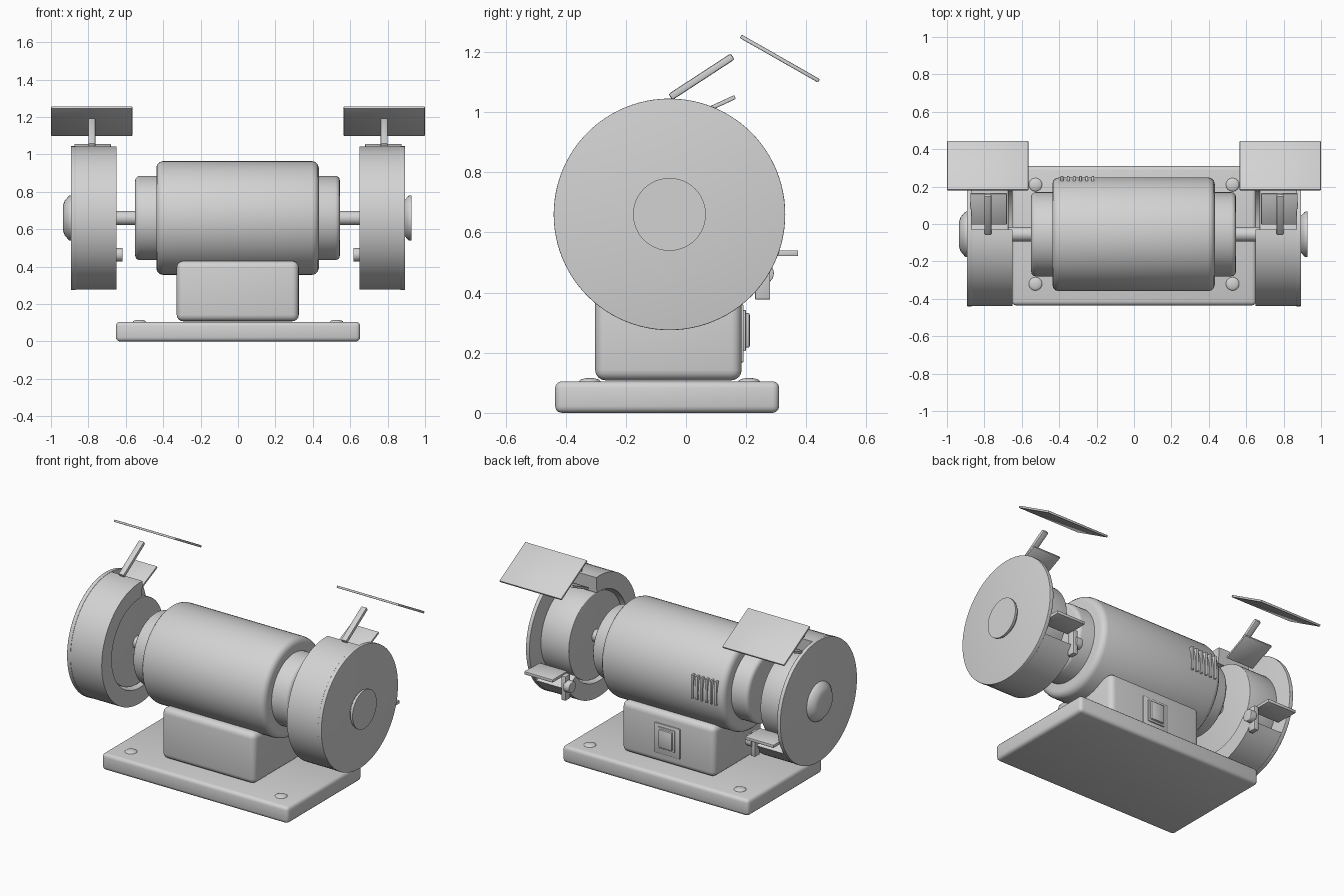
import bpy, bmesh
from math import radians, cos, sin, atan2, hypot
from mathutils import Matrix, Vector

cube = bpy.data.objects.get("Cube")
if cube:
    bpy.data.objects.remove(cube, do_unlink=True)

grey = bpy.data.materials.new("light_grey")
grey.use_nodes = True
grey.diffuse_color = (0.65, 0.65, 0.65, 1)
grey.node_tree.nodes["Principled BSDF"].inputs["Base Color"].default_value = (0.65, 0.65, 0.65, 1)

AXIS = Vector((0, -0.055, 0.66))  # centre line of the shaft


def finish(name, bm, bevel=0, segments=3):
    """Round the sharp edges, then turn the bmesh into a shaded object."""
    bmesh.ops.recalc_face_normals(bm, faces=bm.faces)
    if bevel:
        sharp = [e for e in bm.edges if e.calc_face_angle(0) > radians(40)]
        bmesh.ops.bevel(bm, geom=sharp, offset=bevel, segments=segments,
                        profile=0.5, affect='EDGES', clamp_overlap=True)
    mesh = bpy.data.meshes.new(name)
    bm.to_mesh(mesh)
    bm.free()
    mesh.materials.append(grey)
    ob = bpy.data.objects.new(name, mesh)
    bpy.context.collection.objects.link(ob)
    bpy.ops.object.select_all(action='DESELECT')
    ob.select_set(True)
    bpy.context.view_layer.objects.active = ob
    bpy.ops.object.shade_smooth_by_angle(angle=radians(35))
    return ob


def box(name, x, y, z, bevel=0, segments=3):
    """Box from (min, max) pairs."""
    bm = bmesh.new()
    bmesh.ops.create_cube(bm, size=1)
    spans = (x, y, z)
    for v in bm.verts:
        v.co = [(a + b) / 2 + c * (b - a) for c, (a, b) in zip(v.co, spans)]
    return finish(name, bm, bevel, segments)


def slab(name, x, start, end, thick, bevel=0.003):
    """Flat bar running between two (y, z) points."""
    dy, dz = end[0] - start[0], end[1] - start[1]
    bm = bmesh.new()
    bmesh.ops.create_cube(bm, size=1)
    size = Matrix.Diagonal((x[1] - x[0], hypot(dy, dz), thick, 1))
    centre = ((x[0] + x[1]) / 2, (start[0] + end[0]) / 2, (start[1] + end[1]) / 2)
    place = Matrix.Translation(centre) @ Matrix.Rotation(atan2(dz, dy), 4, 'X')
    bmesh.ops.transform(bm, matrix=place @ size, verts=bm.verts)
    return finish(name, bm, bevel, 2)


def cylinder(name, x, radius, bevel=0, centre=AXIS, sides=64):
    """Cylinder lying along x."""
    bm = bmesh.new()
    bmesh.ops.create_cone(bm, cap_ends=True, segments=sides, radius1=radius,
                          radius2=radius, depth=abs(x[1] - x[0]))
    place = Matrix.Translation(((x[0] + x[1]) / 2, centre[1], centre[2]))
    bmesh.ops.transform(bm, matrix=place @ Matrix.Rotation(radians(90), 4, 'Y'), verts=bm.verts)
    return finish(name, bm, bevel)


def ring_sector(name, x, inner, outer, start, sweep):
    """Thick arc around the shaft, closed at both ends."""
    bm = bmesh.new()
    a = radians(start)
    loop = [bm.verts.new(AXIS + Vector((px, r * cos(a), r * sin(a))))
            for px, r in ((x[0], inner), (x[1], inner), (x[1], outer), (x[0], outer))]
    edges = [bm.edges.new((loop[i], loop[(i + 1) % 4])) for i in range(4)]
    out = bmesh.ops.spin(bm, geom=loop + edges, cent=AXIS, axis=(1, 0, 0),
                         angle=radians(sweep), steps=48)
    bm.faces.new(loop)
    last = [g for g in out["geom_last"] if isinstance(g, bmesh.types.BMEdge)]
    bmesh.ops.contextual_create(bm, geom=last)
    return finish(name, bm)


def hub_cap(name, x):
    """Domed cap whose round side faces -x."""
    bm = bmesh.new()
    profile = ((0, 0), (0, 0.07), (0.008, 0.092), (0.03, 0.118), (0.037, 0.121), (0.047, 0.121), (0.047, 0))
    verts = [bm.verts.new(AXIS + Vector((x + dx, r, 0))) for dx, r in profile]
    edges = [bm.edges.new(pair) for pair in zip(verts, verts[1:])]
    bmesh.ops.spin(bm, geom=verts + edges, cent=AXIS, axis=(1, 0, 0), angle=radians(360), steps=48)
    bmesh.ops.remove_doubles(bm, verts=bm.verts, dist=0.0001)
    return finish(name, bm)


def dome(name, x, y, z, radius, height):
    """Low round bolt head."""
    bm = bmesh.new()
    bmesh.ops.create_uvsphere(bm, u_segments=24, v_segments=12, radius=1)
    place = Matrix.Translation((x, y, z)) @ Matrix.Diagonal((radius, radius, height, 1))
    bmesh.ops.transform(bm, matrix=place, verts=bm.verts)
    return finish(name, bm)


# Base, bolts and pedestal
box("base_plate", (-0.653, 0.653), (-0.435, 0.31), (0, 0.105), 0.022)
for x in (-0.527, 0.527):
    for y in (-0.32, 0.21):
        dome("base_bolt", x, y, 0.104, 0.036, 0.012)
box("pedestal", (-0.328, 0.325), (-0.302, 0.185), (0.108, 0.43), 0.035, 4)

# Switch on the back of the pedestal
box("switch_plate", (-0.09, 0.09), (0.17, 0.192), (0.168, 0.36), 0.004, 2)
box("switch_frame", (-0.058, 0.058), (0.18, 0.199), (0.205, 0.342), 0.003, 2)
box("switch_rocker", (-0.046, 0.046), (0.18, 0.212), (0.217, 0.332), 0.006, 2)

# Motor with stepped end caps and shaft
cylinder("motor_body", (-0.437, 0.432), 0.304, 0.036)
cylinder("motor_end_caps", (-0.55, 0.545), 0.225, 0.025)
cylinder("shaft", (-0.8, 0.8), 0.038, sides=32)
for i in range(6):
    x = -0.385 + i * 0.033
    box("vent_slat", (x - 0.007, x + 0.007), (0.21, 0.256), (0.615, 0.765), 0.003, 2)


def span(side, a, b):
    """Mirror an x range to the chosen side."""
    return tuple(sorted((side * a, side * b)))


# Wheel stations at both ends
for side, label in ((1, "left"), (-1, "right")):
    cylinder(label + "_guard_disc", span(side, 0.868, 0.893), 0.385, 0.003, sides=96)
    ring_sector(label + "_guard_shell", span(side, 0.65, 0.875), 0.283, 0.383, 86, 239)
    cylinder(label + "_grinding_wheel", span(side, 0.672, 0.87), 0.27, 0.004)

    # Eye shield, its arm and the spark deflector
    slab(label + "_shield_arm", span(side, 0.762, 0.8), (-0.052, 1.05), (0.155, 1.185), 0.024, 0.006)
    slab(label + "_spark_deflector", span(side, 0.68, 0.875), (0.0, 0.975), (0.163, 1.05), 0.014)
    slab(label + "_eye_shield", span(side, 0.565, 0.999), (0.182, 1.252), (0.442, 1.104), 0.013)

    # Tool rest with bracket and clamp knob
    box(label + "_tool_rest", span(side, 0.675, 0.875), (0.225, 0.373), (0.521, 0.54), 0.003, 2)
    box(label + "_rest_bracket", span(side, 0.65, 0.68), (0.23, 0.28), (0.377, 0.53), 0.003, 2)
    cylinder(label + "_rest_knob", span(side, 0.617, 0.66), 0.036, 0.004,
             Vector((0, 0.256, 0.464)), 24)

# Hub caps, both facing the same way
hub_cap("right_hub_cap", -0.935)
hub_cap("left_hub_cap", 0.88)
